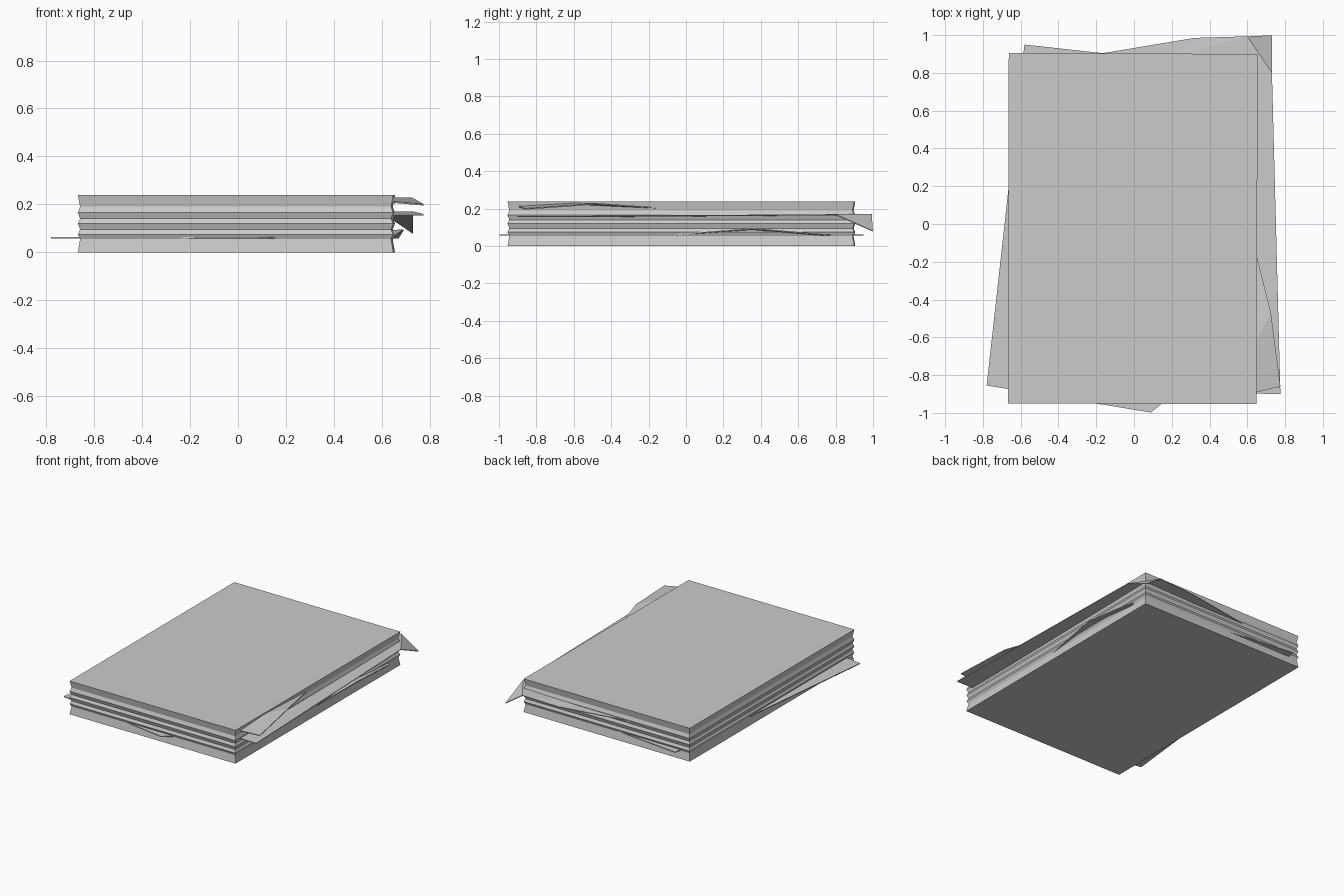
import bpy
import bmesh

cube = bpy.data.objects.get("Cube")
if cube:
    bpy.data.objects.remove(cube, do_unlink=True)

paper = bpy.data.materials.new("paper grey")
paper.use_nodes = True
grey = (0.6, 0.6, 0.6, 1)
paper.diffuse_color = grey
bsdf = paper.node_tree.nodes["Principled BSDF"]
bsdf.inputs["Base Color"].default_value = grey
bsdf.inputs["Roughness"].default_value = 0.8


def make_object(name, bm):
    bmesh.ops.recalc_face_normals(bm, faces=bm.faces)
    mesh = bpy.data.meshes.new(name)
    bm.to_mesh(mesh)
    bm.free()
    mesh.materials.append(paper)
    obj = bpy.data.objects.new(name, mesh)
    bpy.context.collection.objects.link(obj)
    return obj


def make_sheet(name, points, faces, thickness=0.006):
    """Thin folded sheet from a few corners."""
    bm = bmesh.new()
    verts = [bm.verts.new(p) for p in points]
    for face in faces:
        bm.faces.new([verts[i] for i in face])
    obj = make_object(name, bm)
    solid = obj.modifiers.new("thickness", "SOLIDIFY")
    solid.thickness = thickness
    solid.offset = 0
    return obj


# Main stack: slightly skewed outline, sides pinched in at every other level
corners = [(-0.668, -0.95), (0.648, -0.954), (0.655, 0.90), (-0.663, 0.905)]
levels = [0, 0.055, 0.075, 0.095, 0.12, 0.14, 0.165, 0.19, 0.238]
pinch = 0.009
bm = bmesh.new()
rings = []
for i, z in enumerate(levels):
    inset = pinch * (i % 2)
    rings.append([bm.verts.new((x - inset * (1 if x > 0 else -1),
                                y - inset * (1 if y > 0 else -1), z))
                  for x, y in corners])
for low, high in zip(rings, rings[1:]):
    for k in range(4):
        n = (k + 1) % 4
        bm.faces.new((low[k], low[n], high[n], high[k]))
bm.faces.new(rings[0][::-1])
bm.faces.new(rings[-1])
make_object("paper_stack", bm)

# Lower sheet: turned in the stack, with one lifted edge
make_sheet("lower_loose_sheet", [
    (-0.78, -0.855, 0.06), (0.09, -0.998, 0.06), (0.16, -0.94, 0.06),
    (0.64, -0.1, 0.057), (0.69, 0.36, 0.093), (0.67, 0.75, 0.06),
    (0.6, 0.82, 0.06), (-0.58, 0.95, 0.06), (0.3, 0.3, 0.06)],
    [(0, 1, 2, 8), (2, 3, 8), (3, 4, 8), (4, 5, 8), (5, 6, 8),
     (6, 7, 8), (7, 0, 8)])

# Middle sheet: slides out at the side and back, corner folded down
make_sheet("middle_loose_sheet", [
    (-0.55, 0.84, 0.16), (-0.55, -0.88, 0.157), (0.775, -0.9, 0.157),
    (0.73, 0.8, 0.168), (0.6, 0.993, 0.168), (0.32, 0.985, 0.158),
    (0.2, 0.88, 0.16), (0.73, 0.998, 0.08)],
    [(0, 1, 6), (1, 2, 6), (2, 3, 6), (3, 4, 6), (4, 5, 6), (5, 0, 6),
     (3, 7, 4)], 0.005)

# Upper sheet: bent corner sticking out at the side
make_sheet("upper_loose_sheet", [
    (0.64, -0.13, 0.203), (0.725, -0.47, 0.226), (0.775, -0.86, 0.198),
    (0.64, -0.893, 0.21), (0.64, -0.63, 0.226)],
    [(0, 4, 1), (1, 4, 2), (4, 3, 2)])
